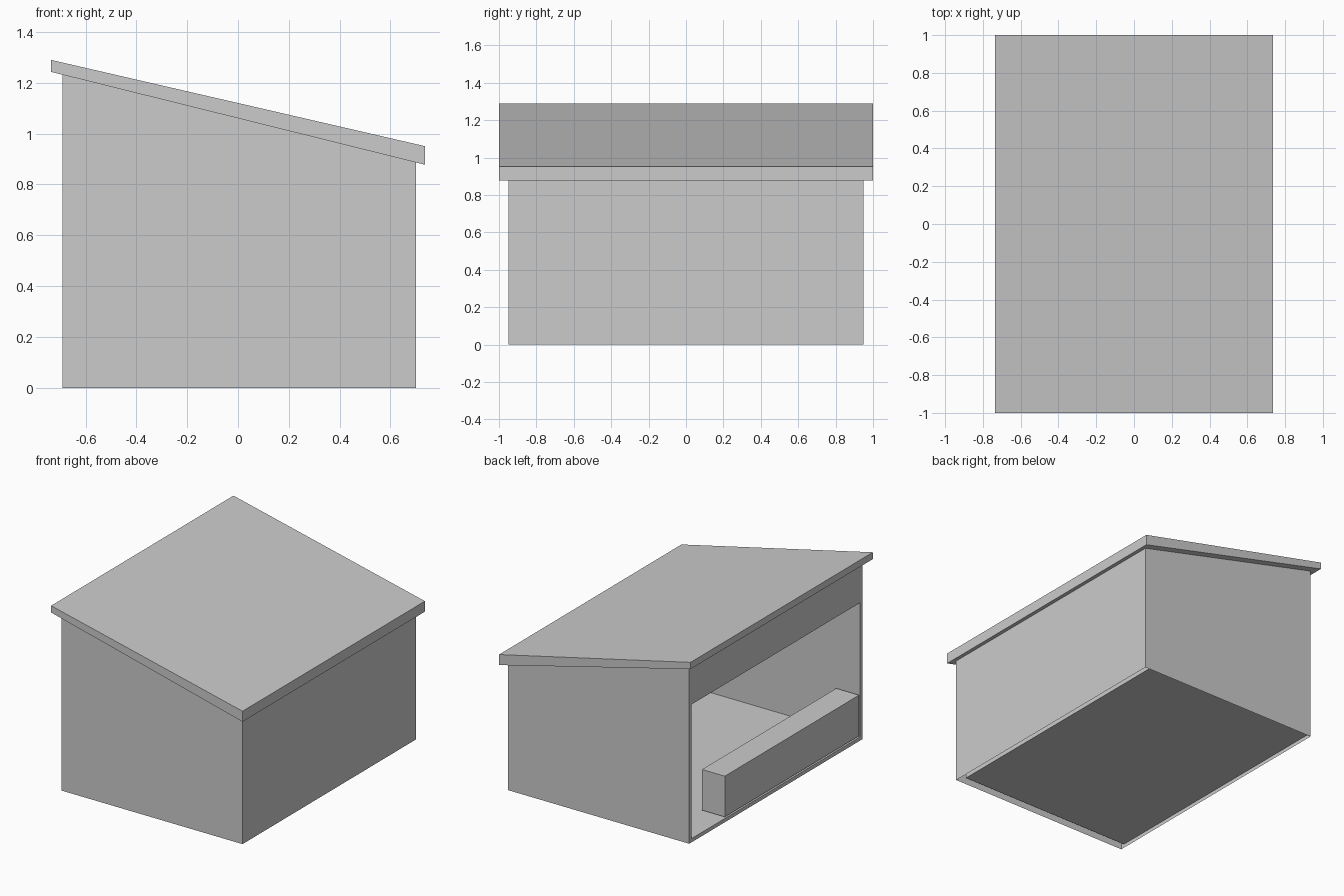
import bpy
import bmesh
from mathutils import Vector

if "Cube" in bpy.data.objects:
    bpy.data.objects.remove(bpy.data.objects["Cube"])


def finish(name, bm):
    mesh = bpy.data.meshes.new(name)
    bm.to_mesh(mesh)
    bm.free()
    obj = bpy.data.objects.new(name, mesh)
    bpy.context.collection.objects.link(obj)
    return obj


def prism(profile, y0, y1):
    """Extrude an x/z profile along y into a closed solid."""
    bm = bmesh.new()
    face = bm.faces.new([bm.verts.new((x, y0, z)) for x, z in profile])
    ext = bmesh.ops.extrude_face_region(bm, geom=[face], use_keep_orig=True)
    moved = [v for v in ext["geom"] if isinstance(v, bmesh.types.BMVert)]
    bmesh.ops.translate(bm, verts=moved, vec=(0, y1 - y0, 0))
    bmesh.ops.recalc_face_normals(bm, faces=bm.faces)
    return bm


def face_towards(bm, direction):
    bm.normal_update()
    return max(bm.faces, key=lambda f: f.normal.dot(Vector(direction)))


# Sloping roof slab with a small overhang
finish("roof", prism([(-0.735, 1.243), (0.735, 0.878),
                      (0.735, 0.951), (-0.735, 1.29)], -1.0, 1.0))

# House body: the left face is inset and pushed inward to hollow out the room
bm = prism([(-0.69, 0), (0.70, 0), (0.70, 0.887), (-0.69, 1.232)], -0.95, 0.95)
opening = face_towards(bm, (-1, 0, 0))
bmesh.ops.inset_individual(bm, faces=[opening], thickness=0.037)
for v in opening.verts:
    if v.co.z > 0.5:
        v.co.z = 0.957
room = bmesh.ops.extrude_discrete_faces(bm, faces=[opening])["faces"][0]
bmesh.ops.translate(bm, verts=room.verts, vec=(1.33, 0, 0))

# The underside is open below the raised floor
bottom = [f for f in bm.faces if all(abs(v.co.z) < 1e-4 for v in f.verts)]
bmesh.ops.delete(bm, geom=bottom, context="FACES_ONLY")
finish("house_body", bm)

# Low entrance barrier, leaving a doorway at the back end
finish("entrance_barrier", prism([(-0.69, 0.037), (-0.515, 0.037),
                                  (-0.515, 0.32), (-0.69, 0.32)], -0.913, 0.56))
